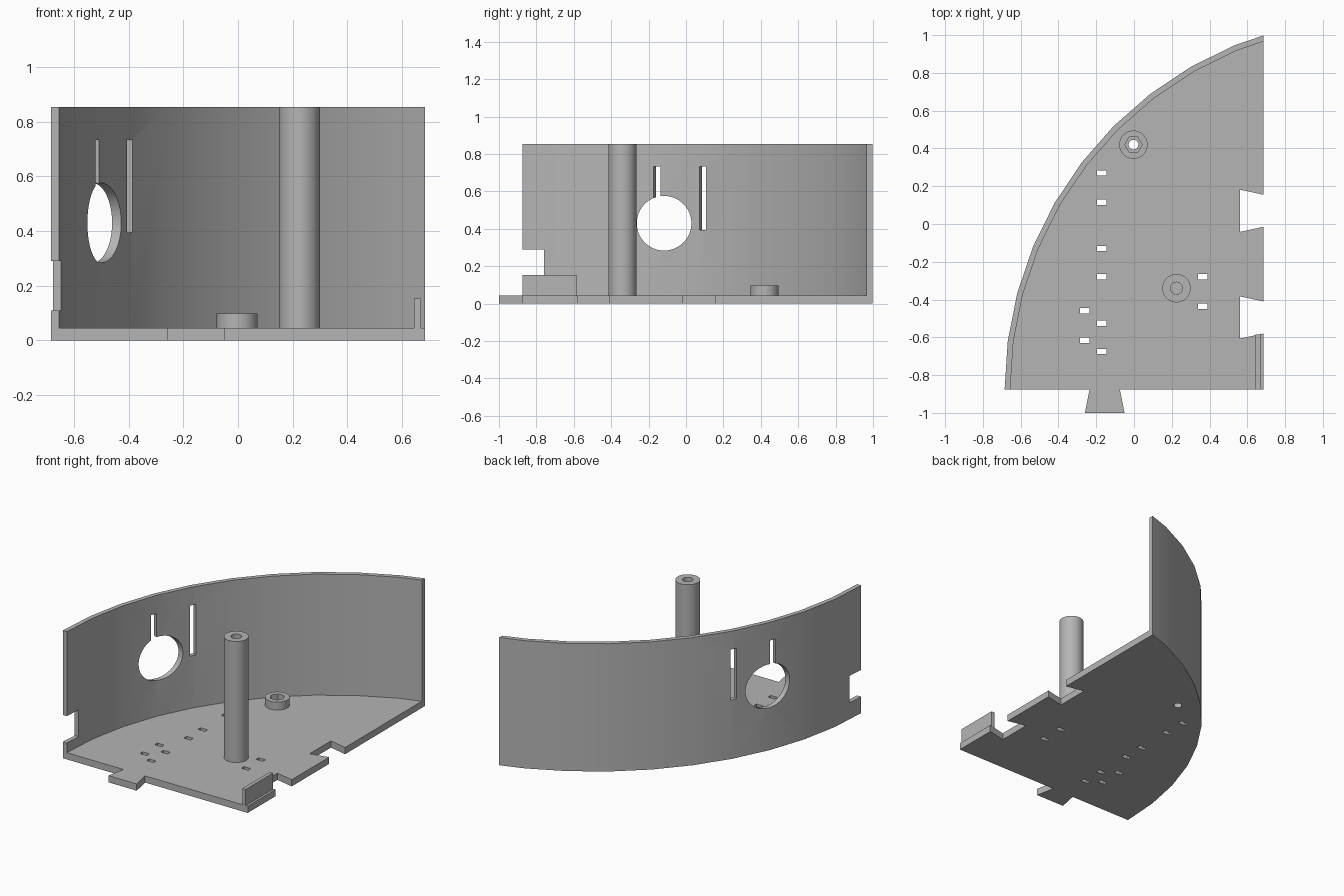
import bpy, bmesh, math
from mathutils import Vector

cube = bpy.data.objects.get("Cube")
if cube:
    bpy.data.objects.remove(cube, do_unlink=True)

grey = bpy.data.materials.new("plain grey")
grey.use_nodes = True
COLOUR = (0.46, 0.46, 0.46, 1)
grey.diffuse_color = COLOUR
grey.node_tree.nodes["Principled BSDF"].inputs["Base Color"].default_value = COLOUR

FLOOR, TOP, RIGHT, FRONT = 0.045, 0.855, 0.685, -0.875
RADIUS, THICK = 1.971, 0.03


def prisms(name, outlines, z0, z1):
    """One object made of upright prisms, one for each outline."""
    bm = bmesh.new()
    for outline in outlines:
        low = [bm.verts.new((x, y, z0)) for x, y in outline]
        high = [bm.verts.new((x, y, z1)) for x, y in outline]
        bm.faces.new(low)
        bm.faces.new(high)
        for i in range(len(low)):
            j = (i + 1) % len(low)
            bm.faces.new((low[i], low[j], high[j], high[i]))
    bmesh.ops.recalc_face_normals(bm, faces=bm.faces)
    mesh = bpy.data.meshes.new(name)
    bm.to_mesh(mesh)
    bm.free()
    mesh.materials.append(grey)
    obj = bpy.data.objects.new(name, mesh)
    bpy.context.collection.objects.link(obj)
    return obj


def ring(x, y, r, sides):
    steps = [math.tau * i / sides for i in range(sides)]
    return [(x + r * math.cos(a), y + r * math.sin(a)) for a in steps]


def rect(x, y, w, d):
    return [(x - w / 2, y - d / 2), (x + w / 2, y - d / 2),
            (x + w / 2, y + d / 2), (x - w / 2, y + d / 2)]


def arc(r):
    """Faceted quarter curve from the front edge, trimmed at the right edge."""
    cx = RADIUS - RIGHT
    pts = []
    for i in range(11):
        a = math.radians(7.5 * i)
        pts.append(Vector((cx - r * math.cos(a), FRONT + r * math.sin(a))))
    t = (RIGHT - pts[-2].x) / (pts[-1].x - pts[-2].x)
    pts[-1] = pts[-2].lerp(pts[-1], t)
    return [tuple(p) for p in pts]


def cut(obj, cutter):
    mod = obj.modifiers.new("cut", 'BOOLEAN')
    mod.operation = 'DIFFERENCE'
    mod.solver = 'EXACT'
    mod.object = cutter
    bpy.context.view_layer.objects.active = obj
    bpy.ops.object.modifier_apply(modifier=mod.name)
    bpy.data.objects.remove(cutter, do_unlink=True)


# Floor plate with front dovetail tongue and two dovetail sockets
outline = [(-0.655, FRONT), (-0.235, FRONT), (-0.26, -1), (-0.05, -1),
           (-0.075, FRONT), (RIGHT, FRONT)]
for y in (-0.495, 0.07):
    outline += [(RIGHT, y - 0.085), (0.56, y - 0.112),
                (0.56, y + 0.112), (RIGHT, y + 0.085)]
outline += arc(RADIUS - THICK)[:0:-1]
floor = prisms("floor_plate", [outline], 0, FLOOR)

# Small slots and the screw hole through the floor
slots = [(-0.17, y) for y in (0.27, 0.115, -0.13, -0.28, -0.525, -0.675)]
slots += [(-0.26, -0.46), (-0.26, -0.615), (0.365, -0.28), (0.365, -0.435)]
holes = [rect(x, y, 0.05, 0.028) for x, y in slots]
holes.append(ring(-0.003, 0.42, 0.026, 32))
cut(floor, prisms("floor_cutter", holes, -0.1, 0.2))

# Curved outer wall
wall = prisms("curved_wall", [arc(RADIUS) + arc(RADIUS - THICK)[::-1]], 0, TOP)

# Notch at the front end of the wall
cut(wall, prisms("notch_cutter", [rect(-0.68, -0.86, 0.2, 0.2)], 0.11, 0.29))

# Round port
bpy.ops.mesh.primitive_cylinder_add(vertices=64, radius=0.146, depth=0.4,
                                    location=(-0.48, -0.117, 0.43),
                                    rotation=(0, math.pi / 2, 0))
cut(wall, bpy.context.object)

# Two upright slots, square to the wall
for x, y, z0 in ((-0.52, -0.153, 0.5), (-0.4, 0.091, 0.395)):
    cutter = prisms("slot_cutter", [rect(0, 0, 0.2, 0.04)], z0, 0.733)
    cutter.location = (x, y, 0)
    cutter.rotation_euler.z = math.radians(-25)
    cut(wall, cutter)

# Tall post with a blind hole in its top
post = prisms("post", [ring(0.225, -0.34, 0.075, 48)], FLOOR, TOP)
cut(post, prisms("post_cutter", [ring(0.225, -0.34, 0.032, 32)], 0.55, 1))

# Low boss with a hexagonal nut pocket
boss = prisms("nut_boss", [ring(-0.003, 0.42, 0.075, 48)], FLOOR, 0.098)
cut(boss, prisms("nut_cutter", [ring(-0.003, 0.42, 0.046, 6)], 0, 0.2))

# Upright tab at the front right corner
tab = prisms("corner_tab", [rect(0.657, -0.73, 0.025, 0.29)], FLOOR, 0.153)

# Smooth the curved faces, keep the edges sharp
bpy.ops.object.select_all(action='DESELECT')
for obj in (floor, wall, post, boss, tab):
    obj.select_set(True)
    bpy.context.view_layer.objects.active = obj
bpy.ops.object.shade_smooth_by_angle(angle=math.radians(30))
